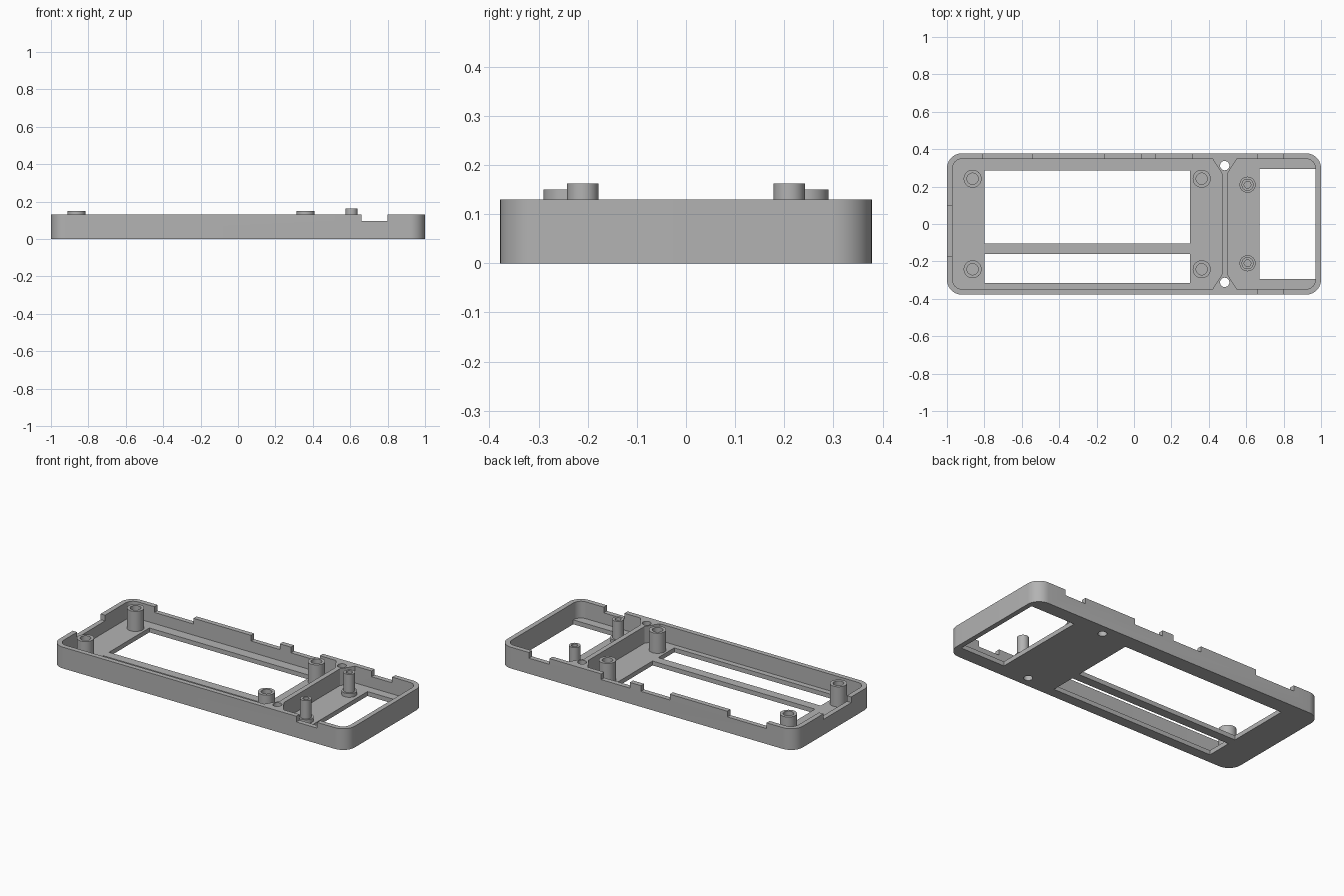
import bpy, bmesh
from math import cos, sin, pi, radians
from mathutils import Vector

cube = bpy.data.objects.get("Cube")
if cube:
    bpy.data.objects.remove(cube)

W, D, H = 1.0, 0.378, 0.13     # half width, half depth, wall height
WALL, FLOOR = 0.03, 0.027
NOTCH_Z = 0.095

grey = bpy.data.materials.new("plain_grey")
grey.use_nodes = True
colour = (0.45, 0.45, 0.45, 1)
grey.diffuse_color = colour
grey.node_tree.nodes["Principled BSDF"].inputs["Base Color"].default_value = colour


def make_object(name, bm):
    bmesh.ops.recalc_face_normals(bm, faces=bm.faces)
    mesh = bpy.data.meshes.new(name)
    bm.to_mesh(mesh)
    bm.free()
    mesh.materials.append(grey)
    obj = bpy.data.objects.new(name, mesh)
    bpy.context.collection.objects.link(obj)
    return obj


def activate(obj):
    bpy.ops.object.select_all(action="DESELECT")
    obj.select_set(True)
    bpy.context.view_layer.objects.active = obj


def fillet(corners, steps=10):
    """Outline from (x, y, radius) corners; rounded corners are square ones."""
    pts = []
    for i, (x, y, r) in enumerate(corners):
        p = Vector((x, y))
        if not r:
            pts.append(p)
            continue
        a = (Vector(corners[i - 1][:2]) - p).normalized()
        b = (Vector(corners[(i + 1) % len(corners)][:2]) - p).normalized()
        for k in range(steps + 1):
            t = pi / 2 * k / steps
            pts.append(p + r * ((1 - sin(t)) * a + (1 - cos(t)) * b))
    return pts


def prism(name, outline, z0, z1):
    bm = bmesh.new()
    face = bm.faces.new([bm.verts.new((x, y, z0)) for x, y in outline])
    top = bmesh.ops.extrude_face_region(bm, geom=[face])["geom"]
    bmesh.ops.translate(bm, vec=(0, 0, z1 - z0),
                        verts=[v for v in top if isinstance(v, bmesh.types.BMVert)])
    return make_object(name, bm)


def box(x0, x1, y0, y1, z0, z1):
    return prism("cutter", [(x0, y0), (x1, y0), (x1, y1), (x0, y1)], z0, z1)


def cut(target, cutter):
    mod = target.modifiers.new("cut", "BOOLEAN")
    mod.operation, mod.solver, mod.object = "DIFFERENCE", "EXACT", cutter
    activate(target)
    bpy.ops.object.modifier_apply(modifier=mod.name)
    bpy.data.objects.remove(cutter)


def lathe(name, x, y, profile, sides=32):
    """Spin a (radius, z) profile that ends on the axis."""
    bm = bmesh.new()
    verts = [bm.verts.new((r, 0, z)) for r, z in profile]
    edges = [bm.edges.new(pair) for pair in zip(verts, verts[1:])]
    bmesh.ops.spin(bm, geom=verts + edges, cent=(0, 0, 0), axis=(0, 0, 1),
                   angle=2 * pi, steps=sides)
    bmesh.ops.remove_doubles(bm, verts=bm.verts, dist=1e-4)
    bmesh.ops.translate(bm, verts=bm.verts, vec=(x, y, 0))
    obj = make_object(name, bm)
    activate(obj)
    bpy.ops.object.shade_smooth_by_angle(angle=radians(35))
    return obj


# Tray with rounded outer corners
tray = prism("tray", fillet([(-W, -D, .08), (W, -D, .08), (W, D, .08), (-W, D, .08)]), 0, H)

# Two compartments, tapered beside the screw holes in the dividing rib
ix, iy = W - WALL, D - WALL
main = fillet([(-ix, -iy, .05), (.42, -iy, 0), (.47, -.27, 0),
               (.47, .27, 0), (.42, iy, 0), (-ix, iy, .05)])
side = fillet([(ix, iy, .05), (.55, iy, 0), (.50, .27, 0),
               (.50, -.27, 0), (.55, -iy, 0), (ix, -iy, .05)])
for outline in (main, side):
    cut(tray, prism("cutter", outline, FLOOR, 1))

# Windows through the floor
for x0, x1, y0, y1 in ((-.8, .3, -.105, .285), (-.8, .3, -.315, -.16), (.67, ix, -.295, .295)):
    cut(tray, box(x0, x1, y0, y1, -.1, .06))

# Notches in the rim: back, front and left end
for x0, x1 in ((-.81, -.545), (-.155, .04), (.115, .31), (.66, .80)):
    cut(tray, box(x0, x1, iy - .01, .5, NOTCH_Z, 1))
cut(tray, box(.66, .80, -.5, -iy + .01, NOTCH_Z, 1))
cut(tray, box(-1.2, -ix + .01, -.17, .10, NOTCH_Z, 1))

# Screw holes at the ends of the rib
for s in (-1, 1):
    ring = [(.485 + .025 * cos(k * pi / 12), s * .312 + .025 * sin(k * pi / 12)) for k in range(24)]
    cut(tray, prism("cutter", ring, -.1, 1))
activate(tray)
bpy.ops.object.shade_smooth_by_angle(angle=radians(30))

# Hollow standoffs: four wide ones, two slim ones with a collar
for s, end in ((-1, "front"), (1, "back")):
    for x, place in ((-.863, "outer"), (.362, "inner")):
        lathe(f"{end}_{place}_standoff", x, s * .242,
              [(.048, FLOOR), (.048, .15), (.03, .15), (.03, FLOOR + .01), (0, FLOOR + .01)])
    lathe(f"{end}_slim_standoff", .607, s * .21,
          [(.043, FLOOR), (.043, .05), (.032, .05), (.032, .162),
           (.018, .162), (.018, FLOOR + .01), (0, FLOOR + .01)])
